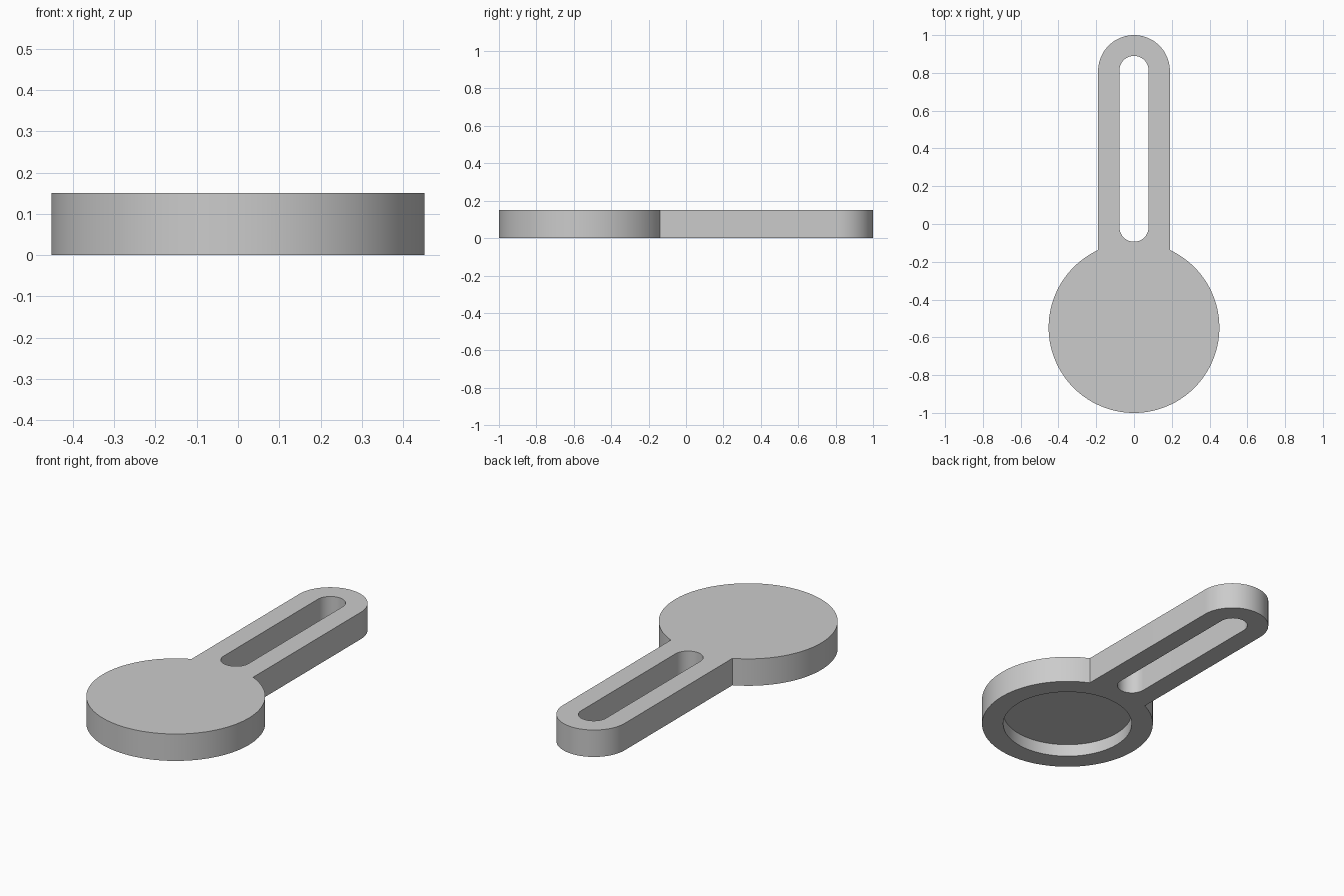
import bpy, bmesh
from math import sin, cos, pi, sqrt, acos

if "Cube" in bpy.data.objects:
    bpy.data.objects.remove(bpy.data.objects["Cube"])

HEIGHT = 0.15
DISC_R, DISC_Y = 0.452, -0.548
ARM_R, ARM_Y = 0.19, 0.81
SLOT_R, SLOT_Y0, SLOT_Y1 = 0.077, -0.017, 0.813
RECESS_R, RECESS_DEPTH = 0.34, 0.07

grey = bpy.data.materials.new("plain grey")
grey.use_nodes = True
colour = (0.6, 0.6, 0.6, 1)
grey.diffuse_color = colour
grey.node_tree.nodes["Principled BSDF"].inputs["Base Color"].default_value = colour


def arc(y, r, start, end, steps):
    """Points on an arc centred on x = 0, angles in radians."""
    angles = [start + (end - start) * i / steps for i in range(steps + 1)]
    return [(r * cos(a), y + r * sin(a)) for a in angles]


def prism(name, outline, z0, z1):
    """Closed outline extruded from z0 to z1."""
    bm = bmesh.new()
    base = bm.faces.new([bm.verts.new((x, y, z0)) for x, y in outline])
    top = bmesh.ops.extrude_face_region(bm, geom=[base])["geom"]
    verts = [v for v in top if isinstance(v, bmesh.types.BMVert)]
    bmesh.ops.translate(bm, verts=verts, vec=(0, 0, z1 - z0))
    bmesh.ops.recalc_face_normals(bm, faces=bm.faces)
    mesh = bpy.data.meshes.new(name)
    bm.to_mesh(mesh)
    bm.free()
    mesh.materials.append(grey)
    obj = bpy.data.objects.new(name, mesh)
    bpy.context.collection.objects.link(obj)
    return obj


# Body: round head running into a straight arm with a rounded end
join = acos(ARM_R / DISC_R)
outline = arc(ARM_Y, ARM_R, 0, pi, 40) + arc(DISC_Y, DISC_R, pi - join, 2 * pi + join, 96)
body = prism("slotted_handle_plate", outline, 0, HEIGHT)

# Cutters: long slot through the arm, round recess under the head
slot = arc(SLOT_Y1, SLOT_R, 0, pi, 32) + arc(SLOT_Y0, SLOT_R, pi, 2 * pi, 32)
recess = arc(DISC_Y, RECESS_R, 0, 2 * pi, 96)[:-1]
cutters = [prism("slot_cutter", slot, -0.1, HEIGHT + 0.1),
           prism("recess_cutter", recess, -0.1, RECESS_DEPTH)]

bpy.ops.object.select_all(action="DESELECT")
body.select_set(True)
bpy.context.view_layer.objects.active = body
for cutter in cutters:
    cutter.hide_render = True
    mod = body.modifiers.new(cutter.name, "BOOLEAN")
    mod.operation = "DIFFERENCE"
    mod.solver = "EXACT"
    mod.object = cutter
    bpy.ops.object.modifier_apply(modifier=mod.name)
    bpy.data.objects.remove(cutter)

# Round walls smooth, rims and corners sharp
bpy.ops.object.shade_smooth_by_angle(angle=pi / 6)
